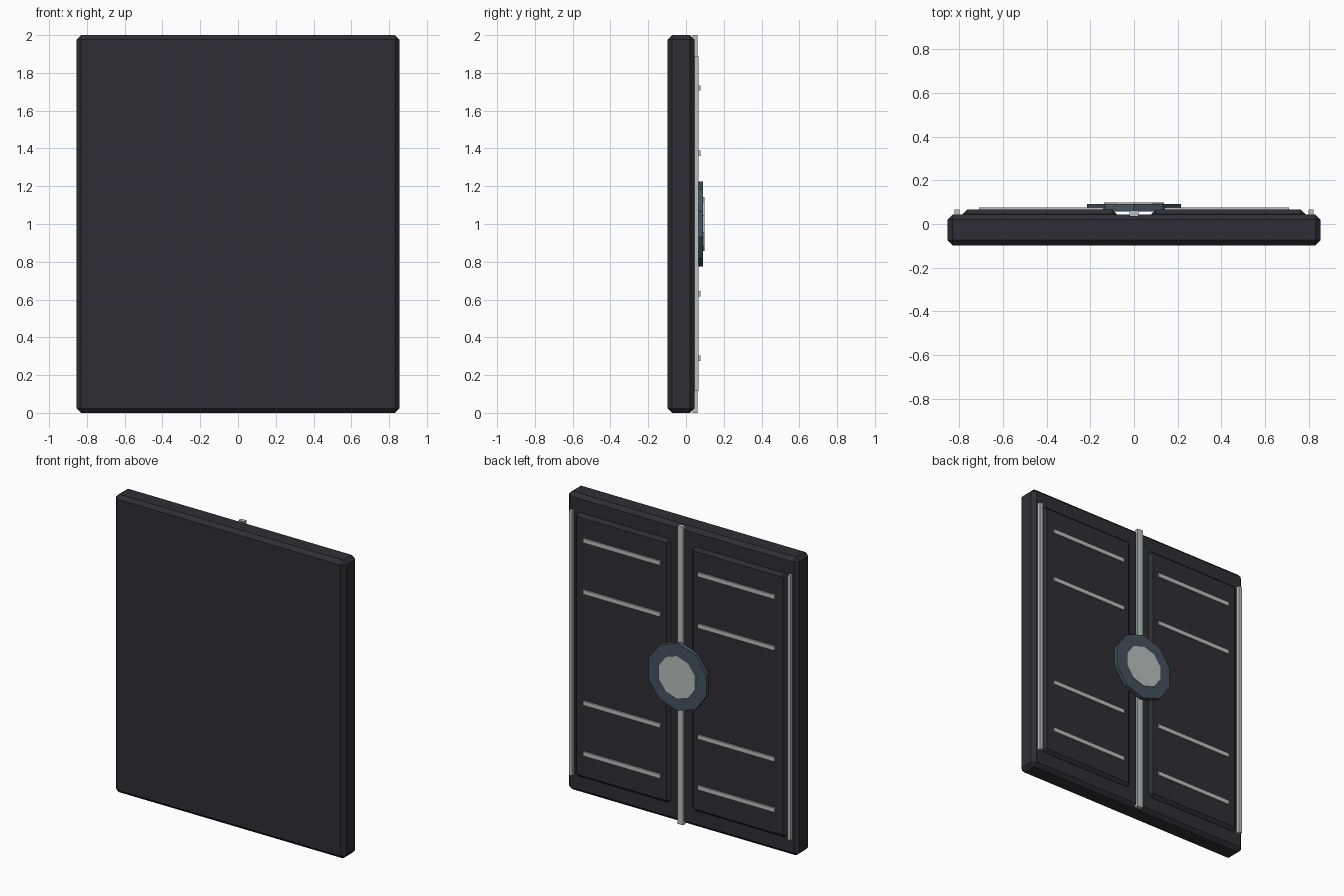
import bpy
import math

cube = bpy.data.objects.get("Cube")
if cube:
    bpy.data.objects.remove(cube, do_unlink=True)


def material(name, color):
    mat = bpy.data.materials.new(name)
    mat.use_nodes = True
    mat.diffuse_color = (*color, 1)
    mat.node_tree.nodes["Principled BSDF"].inputs["Base Color"].default_value = (*color, 1)
    return mat


charcoal = material("charcoal", (0.028, 0.027, 0.035))
silver = material("pale grey metal", (0.48, 0.53, 0.52))
slate = material("slate blue", (0.06, 0.085, 0.115))


def box(name, mat, x, y, z, bevel=0):
    """Box spanning the given (low, high) ranges, optionally chamfered."""
    ranges = (x, y, z)
    bpy.ops.mesh.primitive_cube_add(size=1, location=[(a + b) / 2 for a, b in ranges])
    obj = bpy.context.object
    obj.name = name
    obj.scale = [b - a for a, b in ranges]
    bpy.ops.object.transform_apply(location=False, rotation=False, scale=True)
    obj.data.materials.append(mat)
    if bevel:
        mod = obj.modifiers.new("chamfer", "BEVEL")
        mod.width = bevel
        mod.segments = 1
    return obj


def disc(name, mat, radius, y0, y1):
    """Ten-sided disc facing the back, with a corner pointing up."""
    bpy.ops.mesh.primitive_cylinder_add(
        vertices=10, radius=radius, depth=y1 - y0,
        location=(0, (y0 + y1) / 2, 1), rotation=(math.pi / 2, 0, 0))
    obj = bpy.context.object
    obj.name = name
    obj.data.materials.append(mat)


# Main slab
box("slab", charcoal, (-0.855, 0.855), (-0.098, 0.044), (0, 2), 0.024)

# Raised back panels, side trims and ribs, mirrored left and right
for side, label in ((1, "left"), (-1, "right")):
    def span(a, b):
        return tuple(sorted((side * a, side * b)))

    box(f"{label}_back_panel", charcoal, span(0.08, 0.785), (0.02, 0.066), (0.115, 1.885), 0.02)
    box(f"{label}_side_trim", silver, span(0.8, 0.823), (0.035, 0.067), (0.115, 1.89))
    for i, z in enumerate((0.29, 0.63, 1.375, 1.72)):
        box(f"{label}_rib_{i + 1}", silver, span(0.14, 0.71), (0.06, 0.076), (z - 0.014, z + 0.014))

# Centre spine and round boss
box("centre_spine", silver, (-0.021, 0.021), (0.034, 0.061), (0, 2))
disc("boss_ring", slate, 0.226, 0.058, 0.091)
disc("boss_cap", silver, 0.144, 0.085, 0.098)
